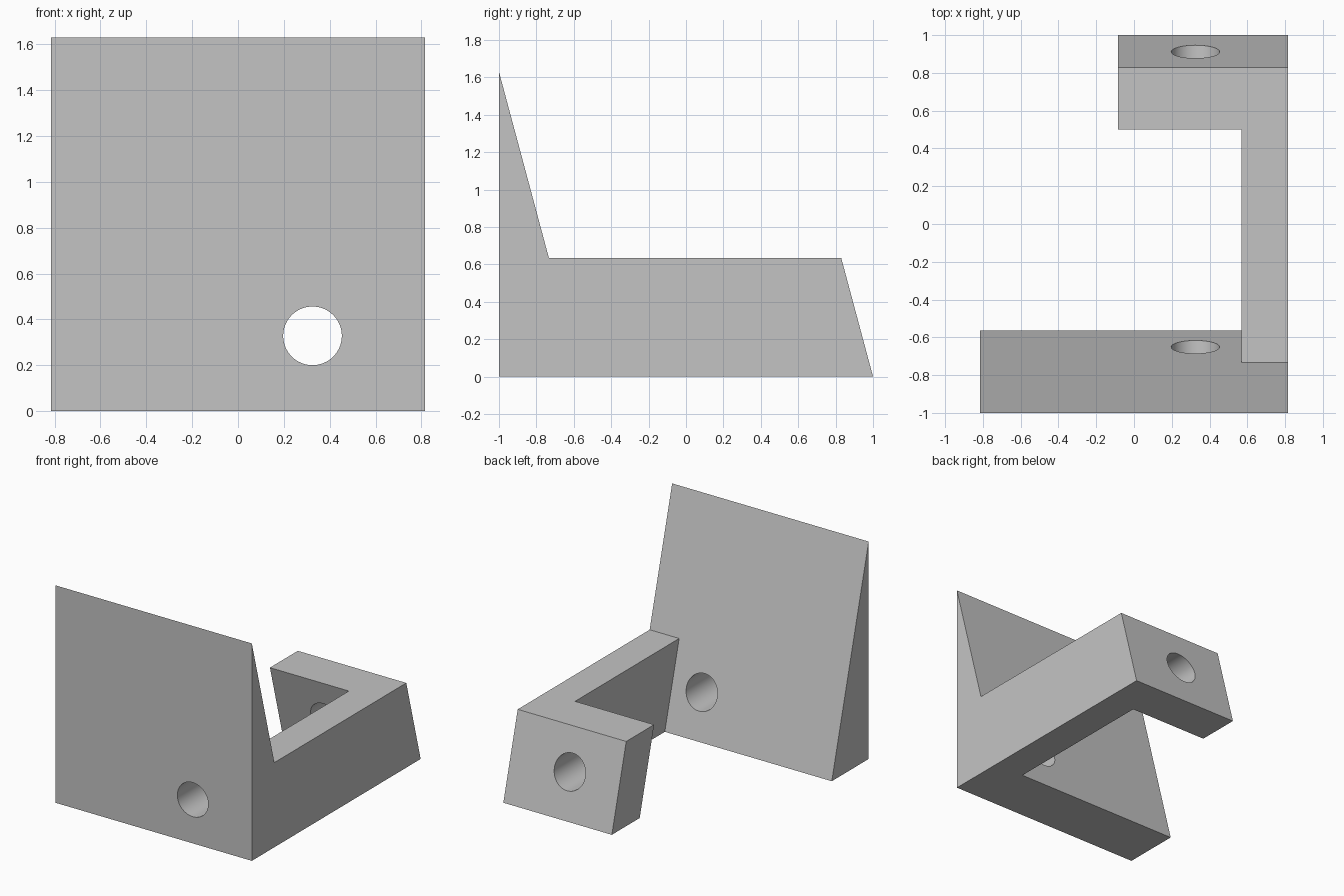
import bpy
import bmesh
import math
from mathutils import Matrix, Vector

cube = bpy.data.objects.get("Cube")
if cube:
    bpy.data.objects.remove(cube, do_unlink=True)

# Main dimensions
HALF_W, HALF_D = 0.815, 1.0
TALL, LOW = 1.63, 0.635
FOOT = -0.563                      # rear edge of the front plate at the floor
LEAN = (FOOT + HALF_D) / TALL      # shared slope of all leaning faces
ARM_X, TAB_X = 0.57, -0.085
TAB_INNER = 0.5                    # inner edge of the tab at its top

grey = bpy.data.materials.new("plain grey")
grey.use_nodes = True
colour = (0.55, 0.55, 0.55, 1)
grey.diffuse_color = colour
grey.node_tree.nodes["Principled BSDF"].inputs["Base Color"].default_value = colour


def make_object(name, bm):
    bmesh.ops.recalc_face_normals(bm, faces=bm.faces)
    mesh = bpy.data.meshes.new(name)
    bm.to_mesh(mesh)
    bm.free()
    mesh.materials.append(grey)
    obj = bpy.data.objects.new(name, mesh)
    bpy.context.collection.objects.link(obj)
    return obj


def prism(name, profile, x0, x1):
    """Extrude a (y, z) side profile from x0 to x1."""
    bm = bmesh.new()
    face = bm.faces.new([bm.verts.new((x0, y, z)) for y, z in profile])
    new = bmesh.ops.extrude_face_region(bm, geom=[face])["geom"]
    verts = [v for v in new if isinstance(v, bmesh.types.BMVert)]
    bmesh.ops.translate(bm, verts=verts, vec=Vector((x1 - x0, 0, 0)))
    return make_object(name, bm)


def combine(target, tool, operation):
    mod = target.modifiers.new(tool.name, "BOOLEAN")
    mod.operation, mod.object, mod.solver = operation, tool, "EXACT"
    bpy.context.view_layer.objects.active = target
    bpy.ops.object.modifier_apply(modifier=mod.name)
    bpy.data.objects.remove(tool, do_unlink=True)


# Front plate, a wedge thinning to an edge at the top
bracket = prism("bracket", [(-HALF_D, 0), (FOOT, 0), (-HALF_D, TALL)], -HALF_W, HALF_W)

# Side arm running to the rear
back_top = HALF_D - LEAN * LOW
arm = prism("side_arm", [(-HALF_D, 0), (HALF_D, 0), (back_top, LOW),
                         (-HALF_D + LEAN * (TALL - LOW), LOW)], ARM_X, HALF_W)

# Rear tab, leaning forward with parallel faces
tab = prism("rear_tab", [(TAB_INNER + LEAN * LOW, 0), (HALF_D, 0),
                         (back_top, LOW), (TAB_INNER, LOW)], TAB_X, HALF_W)

combine(arm, tab, "UNION")
combine(bracket, arm, "UNION")

# One straight bore through plate and tab
bm = bmesh.new()
bmesh.ops.create_cone(bm, cap_ends=True, segments=64, radius1=0.128, radius2=0.128, depth=3,
                      matrix=Matrix.Translation((0.325, 0, 0.328)) @ Matrix.Rotation(math.pi / 2, 4, "X"))
combine(bracket, make_object("bore_cutter", bm), "DIFFERENCE")

# Merge coplanar pieces, then smooth only the bore
bm = bmesh.new()
bm.from_mesh(bracket.data)
bmesh.ops.remove_doubles(bm, verts=bm.verts, dist=0.0005)
bmesh.ops.dissolve_limit(bm, angle_limit=math.radians(0.5), verts=bm.verts, edges=bm.edges)
bm.to_mesh(bracket.data)
bm.free()
bpy.ops.object.select_all(action="DESELECT")
bracket.select_set(True)
bpy.context.view_layer.objects.active = bracket
bpy.ops.object.shade_smooth_by_angle(angle=math.radians(12))
